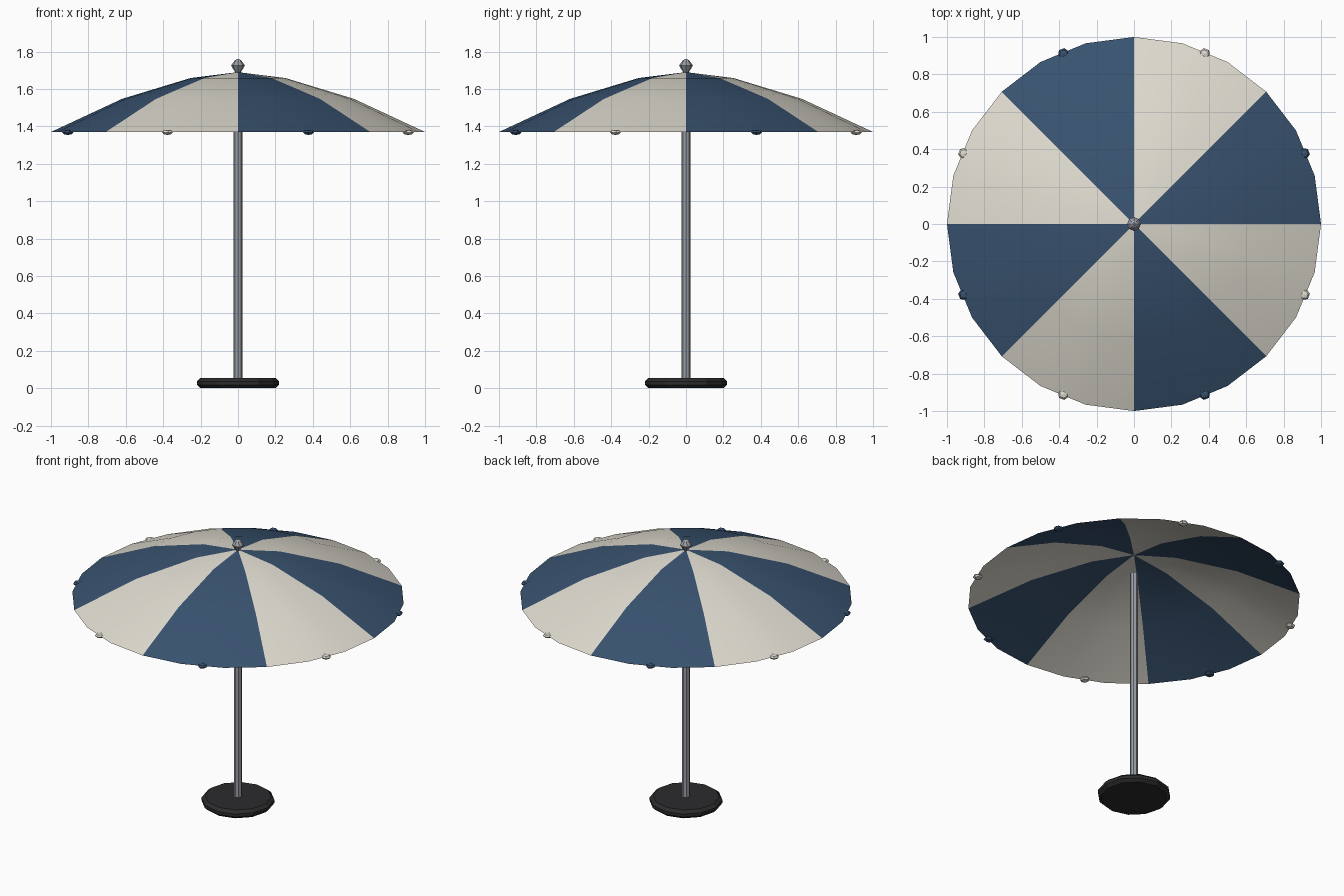
import bpy, bmesh
from math import sin, cos, pi, radians

if "Cube" in bpy.data.objects:
    bpy.data.objects.remove(bpy.data.objects["Cube"])


def material(name, rgb):
    m = bpy.data.materials.new(name)
    m.diffuse_color = (*rgb, 1)
    m.use_nodes = True
    m.node_tree.nodes["Principled BSDF"].inputs["Base Color"].default_value = m.diffuse_color
    return m


navy = material("navy", (0.04, 0.085, 0.16))
cream = material("cream", (0.74, 0.71, 0.63))
metal = material("metal", (0.33, 0.35, 0.39))
black = material("black", (0.025, 0.025, 0.027))


def finish(bm, name, mat, smooth=False):
    bmesh.ops.recalc_face_normals(bm, faces=bm.faces)
    me = bpy.data.meshes.new(name)
    bm.to_mesh(me)
    bm.free()
    me.materials.append(mat)
    for p in me.polygons:
        p.use_smooth = smooth
    ob = bpy.data.objects.new(name, me)
    bpy.context.collection.objects.link(ob)
    return ob


def lathe(name, profile, sides, mat):
    """Closed solid turned around z from (radius, height) pairs."""
    bm = bmesh.new()
    rings = [[bm.verts.new((r * cos(2 * pi * i / sides), r * sin(2 * pi * i / sides), z))
              for i in range(sides)] for r, z in profile]
    for a, b in zip(rings, rings[1:]):
        for i in range(sides):
            j = (i + 1) % sides
            bm.faces.new((a[i], a[j], b[j], b[i]))
    bm.faces.new(rings[0][::-1])
    bm.faces.new(rings[-1])
    bmesh.ops.remove_doubles(bm, verts=bm.verts, dist=1e-5)
    return finish(bm, name, mat)


# Base, pole and finial
lathe("base", [(0.2, 0), (0.22, 0.018), (0.22, 0.037), (0.2, 0.055)], 12, black)
lathe("pole", [(0.024, 0.04), (0.024, 1.56)], 8, metal)
lathe("finial", [(0.012, 1.685), (0.037, 1.725), (0.018, 1.752), (0.006, 1.76)], 8, metal)

# Canopy: eight single-sheet panels in alternating colours
CANOPY = [(0.255, 1.658), (0.62, 1.547), (1.0, 1.37)]
STEPS = 3


def panel(index, mat):
    bm = bmesh.new()
    apex = bm.verts.new((0, 0, 1.69))
    angles = [radians(45 * index + 45 * k / STEPS) for k in range(STEPS + 1)]
    rows = [[bm.verts.new((r * cos(a), r * sin(a), z)) for a in angles] for r, z in CANOPY]
    for k in range(STEPS):
        bm.faces.new((apex, rows[0][k], rows[0][k + 1]))
        for a, b in zip(rows, rows[1:]):
            bm.faces.new((a[k], b[k], b[k + 1], a[k + 1]))
    finish(bm, f"canopy_panel_{index + 1}", mat, True)


# Small flattened weight at the middle of each panel's rim
def rim_weight(index, mat):
    bm = bmesh.new()
    bmesh.ops.create_uvsphere(bm, u_segments=6, v_segments=4, radius=1)
    bmesh.ops.scale(bm, vec=(0.031, 0.031, 0.014), verts=bm.verts)
    ob = finish(bm, f"rim_weight_{index + 1}", mat)
    a = radians(45 * index + 22.5)
    ob.location = (0.985 * cos(a), 0.985 * sin(a), 1.368)
    ob.rotation_euler.z = a


for i in range(8):
    colour = navy if i % 2 == 0 else cream
    panel(i, colour)
    rim_weight(i, colour)
